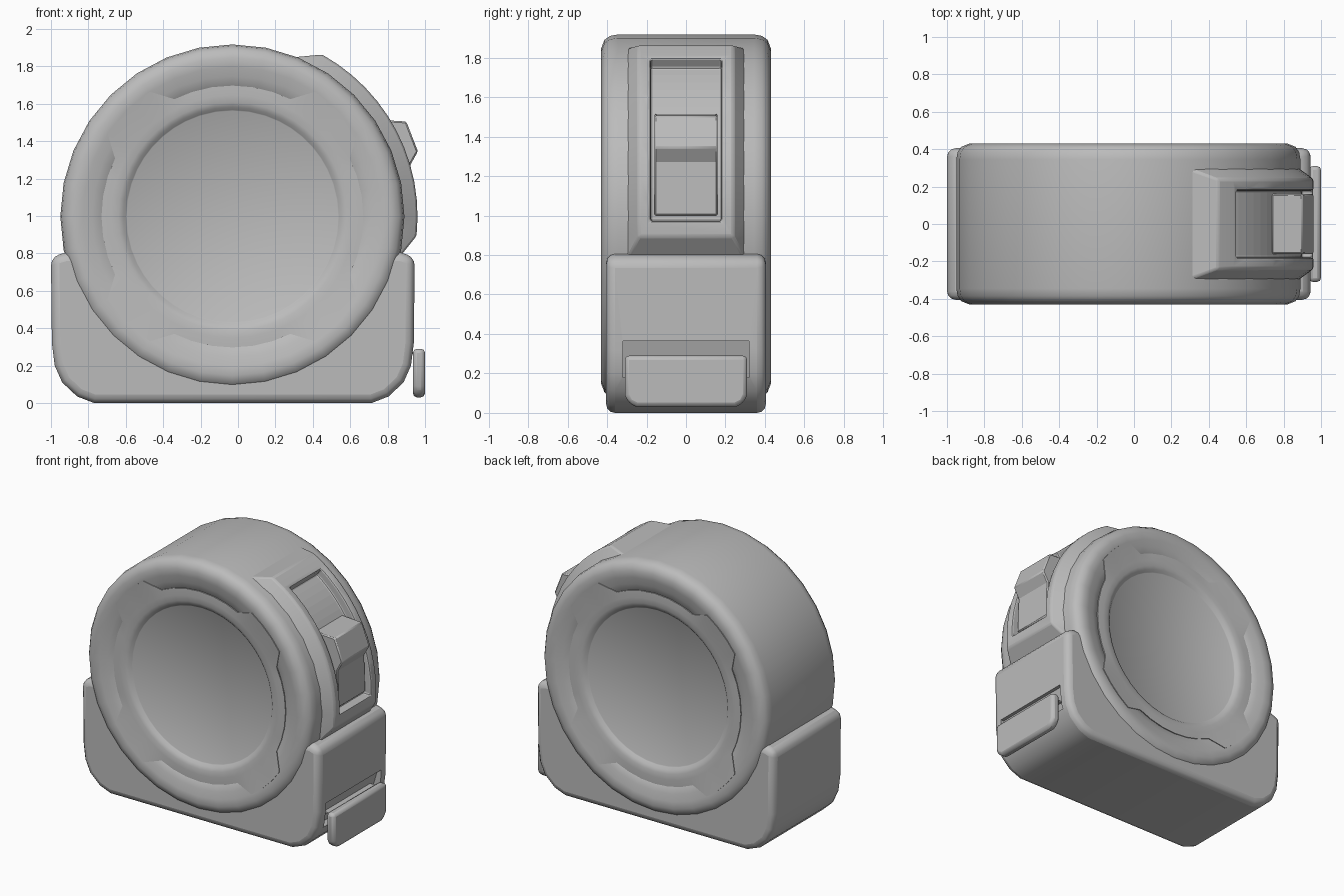
import bpy, bmesh, math

cube = bpy.data.objects.get("Cube")
if cube:
    bpy.data.objects.remove(cube)

grey = bpy.data.materials.new("mid grey")
grey.use_nodes = True
grey.diffuse_color = (0.5, 0.5, 0.5, 1)
grey.node_tree.nodes["Principled BSDF"].inputs["Base Color"].default_value = (0.5, 0.5, 0.5, 1)

CX, CZ = -0.03, 0.997  # drum axis


def polar(r, deg, y):
    a = math.radians(deg)
    return (CX + r * math.cos(a), y, CZ + r * math.sin(a))


def loft(name, loops):
    """Skin a list of equal closed loops and cap both ends."""
    bm = bmesh.new()
    rings = [[bm.verts.new(p) for p in loop] for loop in loops]
    n = len(rings[0])
    for a, b in zip(rings, rings[1:]):
        for i in range(n):
            j = (i + 1) % n
            bm.faces.new((a[i], a[j], b[j], b[i]))
    bm.faces.new(rings[0])
    bm.faces.new(rings[-1])
    bmesh.ops.recalc_face_normals(bm, faces=bm.faces)
    mesh = bpy.data.meshes.new(name)
    bm.to_mesh(mesh)
    bm.free()
    mesh.materials.append(grey)
    ob = bpy.data.objects.new(name, mesh)
    bpy.context.collection.objects.link(ob)
    return ob


def slab(name, outline, half):
    """Extrude an x-z outline across y."""
    return loft(name, [[(x, y, z) for x, z in outline] for y in (-half, half)])


def cut(ob, cutter):
    cutter.hide_render = True
    cutter.hide_viewport = True
    mod = ob.modifiers.new("cut", 'BOOLEAN')
    mod.object = cutter
    mod.solver = 'EXACT'


def bevel(ob, width, segments=2):
    mod = ob.modifiers.new("bevel", 'BEVEL')
    mod.width = width
    mod.segments = segments
    mod.limit_method = 'ANGLE'
    mod.angle_limit = math.radians(35)


def smooth(ob, deg=35):
    bpy.ops.object.select_all(action='DESELECT')
    ob.select_set(True)
    bpy.context.view_layer.objects.active = ob
    bpy.ops.object.shade_smooth_by_angle(angle=math.radians(deg))


# Round drum with rolled rims on both sides
rim = [(0.92, 0.345), (0.913, 0.385), (0.893, 0.413), (0.85, 0.43),
       (0.80, 0.424), (0.75, 0.412), (0.70, 0.398), (0.66, 0.36)]
profile = [(r, -y) for r, y in reversed(rim)] + rim
drum = loft("drum", [[polar(r, i * 360 / 32 + 90, y) for i in range(32)] for r, y in profile])
smooth(drum, 40)

# Four-lobed face plate with a dished centre, one on each side
offsets = [-18.7, -11.5, -4, 4, 11.5, 18.7, 27, 36, 45, 54, 63]
spokes = [(45 + 90 * q + o, 0.80 if abs(o) < 12 else 0.70) for q in range(4) for o in offsets]
for label, side in (("front", -1), ("back", 1)):
    edge = [polar(r, a, side * (0.405 + (r - 0.7) * 0.25)) for a, r in spokes]
    foot = [polar(r, a, side * 0.36) for a, r in spokes]
    dish = [[polar(r, a, side * y) for a, _ in spokes]
            for r, y in ((0.65, 0.406), (0.61, 0.403), (0.585, 0.393), (0.57, 0.378), (0.565, 0.375))]
    smooth(loft(label + "_face_plate", [foot, edge] + dish), 40)

# Foot of the case, hollowed for the drum, with a slot for the blade
base = slab("base", [(-0.77, 0), (-0.86, 0.035), (-0.94, 0.11), (-0.98, 0.20), (-0.995, 0.32),
                     (-1.0, 0.78), (-0.92, 0.805), (0.87, 0.805), (0.945, 0.78), (0.94, 0.32),
                     (0.925, 0.20), (0.885, 0.11), (0.805, 0.035), (0.715, 0)], 0.405)
bevel(base, 0.045, 3)
cut(base, loft("drum_well_cutter", [[polar(0.85, i * 11.25, y) for i in range(32)] for y in (-0.6, 0.6)]))
cut(base, slab("blade_slot_cutter", [(1.1, 0.365), (0.915, 0.365), (0.86, 0.18), (1.1, 0.18)], 0.32))
smooth(base)

# Blade and its end hook
slab("blade", [(0.8, 0.262), (0.96, 0.262), (0.96, 0.272), (0.8, 0.272)], 0.27)
hook_outline = [(-0.31, 0.29), (-0.31, 0.09), (-0.29, 0.05), (-0.25, 0.03),
                (0.25, 0.03), (0.29, 0.05), (0.31, 0.09), (0.31, 0.29)]
hook = loft("end_hook", [[(x, y, z) for y, z in hook_outline] for x in (0.935, 1.0)])
bevel(hook, 0.022)
smooth(hook)

# Raised housing for the lock, with sloped sides and ends
arc = [(-6 + 67 * i / 12, 0.99, 0.24) for i in range(13)]
sections = [(-13, 0.925, 0.295)] + arc + [(69, 0.912, 0.295)]
housing = loft("lock_housing", [
    [polar(0.80, a, -0.31), polar(0.895, a, -0.31), polar(top, a, -half),
     polar(top, a, half), polar(0.895, a, 0.31), polar(0.80, a, 0.31)]
    for a, top, half in sections])
slot = loft("lock_slot_cutter", [
    [polar(r, a, y) for r, y in ((0.925, -0.18), (1.1, -0.18), (1.1, 0.18), (0.925, 0.18))]
    for a in [-1.5 + 55.5 * i / 16 for i in range(17)]])
cut(housing, slot)
bevel(housing, 0.012)
smooth(housing)

# Sliding lock button with a thumb ridge
button = slab("lock_button", [(0.80, 1.0), (0.928, 1.0), (0.92, 1.27), (0.962, 1.345),
                              (0.90, 1.505), (0.735, 1.515), (0.74, 1.40)], 0.16)
bevel(button, 0.008, 1)
smooth(button, 15)
